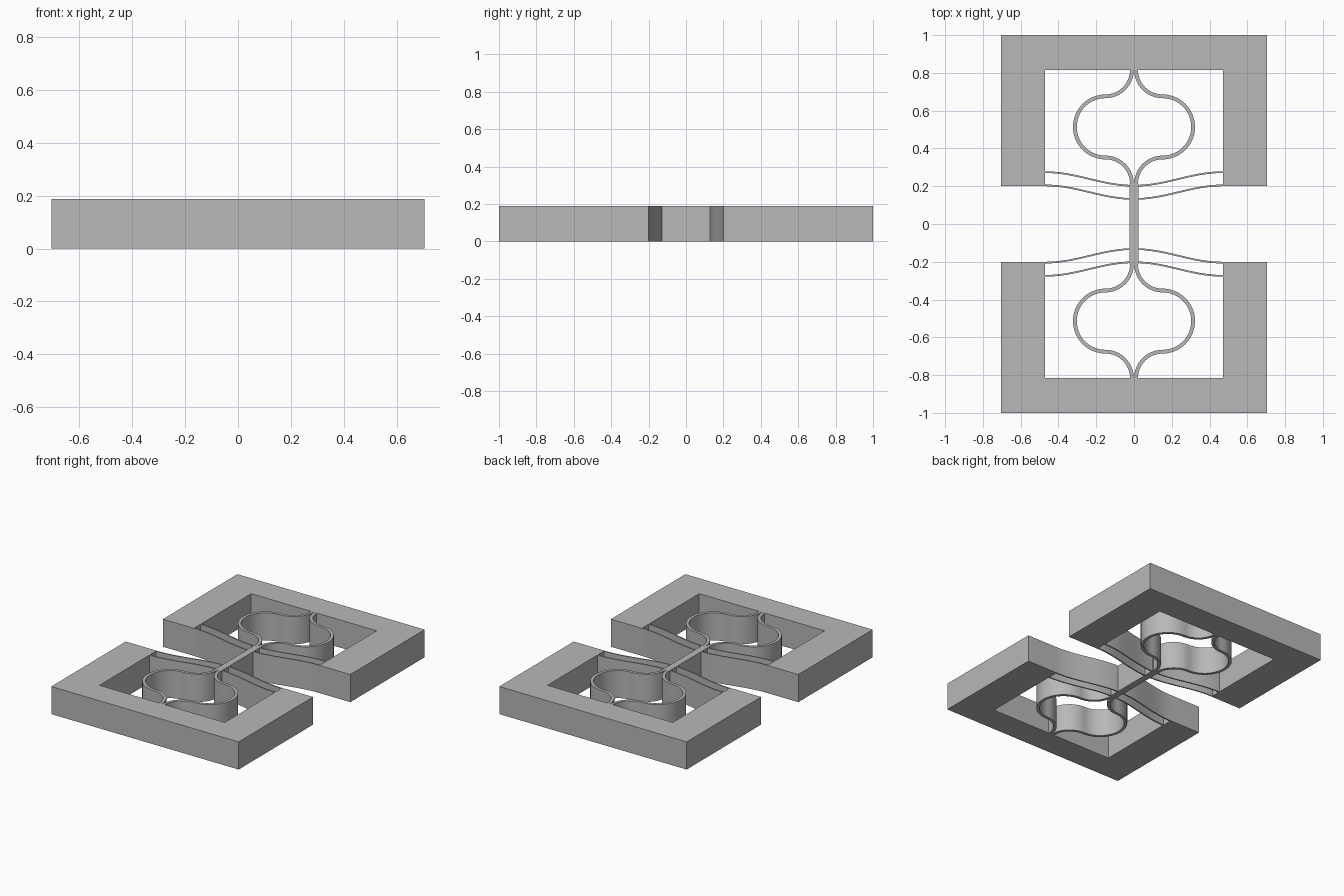
import bpy, bmesh, math
from mathutils import Vector

if "Cube" in bpy.data.objects:
    bpy.data.objects.remove(bpy.data.objects["Cube"])

H = 0.188  # thickness of the whole plate

grey = bpy.data.materials.new("plain grey")
grey.diffuse_color = (0.48, 0.48, 0.48, 1)
grey.use_nodes = True
grey.node_tree.nodes["Principled BSDF"].inputs["Base Color"].default_value = grey.diffuse_color


def prism(name, outline, smooth=False):
    """Extrude a closed 2D outline from z = 0 up to H."""
    bm = bmesh.new()
    face = bm.faces.new([bm.verts.new((x, y, 0)) for x, y in outline])
    up = bmesh.ops.extrude_face_region(bm, geom=[face])
    bmesh.ops.translate(bm, vec=(0, 0, H),
                        verts=[v for v in up["geom"] if isinstance(v, bmesh.types.BMVert)])
    bmesh.ops.recalc_face_normals(bm, faces=bm.faces)
    mesh = bpy.data.meshes.new(name)
    bm.to_mesh(mesh)
    bm.free()
    mesh.materials.append(grey)
    ob = bpy.data.objects.new(name, mesh)
    bpy.context.collection.objects.link(ob)
    if smooth:
        bpy.ops.object.select_all(action='DESELECT')
        bpy.context.view_layer.objects.active = ob
        ob.select_set(True)
        bpy.ops.object.shade_smooth_by_angle(angle=math.radians(30))
    return ob


def ribbon(path, width):
    """Outline of a strip of constant width along a path."""
    left, right = [], []
    for i, p in enumerate(path):
        a, b = path[max(i - 1, 0)], path[min(i + 1, len(path) - 1)]
        t = (Vector(b) - Vector(a)).normalized() * (width / 2)
        left.append((p[0] - t.y, p[1] + t.x))
        right.append((p[0] + t.y, p[1] - t.x))
    return left + right[::-1]


def arc(cx, cy, r, a0, a1, n):
    return [(cx + r * math.cos(math.radians(a0 + (a1 - a0) * i / n)),
             cy + r * math.sin(math.radians(a0 + (a1 - a0) * i / n))) for i in range(n + 1)]


# spring half: concave arc, round belly, concave arc
CX, R_IN, R_OUT = 0.151, 0.14, 0.162
spring = (arc(CX, 0.816, R_IN, 180, 270, 16)
          + arc(CX, 0.514, R_OUT, 90, -90, 32)[1:]
          + arc(CX, 0.212, R_IN, 90, 180, 16)[1:])
spring = [(spring[0][0], 0.822)] + spring


# flexure: S-shaped blade from the rod out to the frame
def flexure(y_end):
    pts = [(0.472 * i / 28, y_end - 0.036 * (1 + math.cos(math.pi * i / 28)))
           for i in range(29)]
    return pts + [(0.478, y_end)]


frame = [(-0.705, 1), (-0.705, 0.2), (-0.472, 0.2), (-0.472, 0.816),
         (0.472, 0.816), (0.472, 0.2), (0.705, 0.2), (0.705, 1)]

for end, sy in (("back", 1), ("front", -1)):
    prism(end + "_frame", [(x, y * sy) for x, y in frame])
    for side, sx in (("right", 1), ("left", -1)):
        def flip(pts):
            return [(x * sx, y * sy) for x, y in pts]
        prism(f"{end}_{side}_spring", flip(ribbon(spring, 0.02)), True)
        prism(f"{end}_{side}_outer_flexure", flip(ribbon(flexure(0.2045), 0.009)), True)
        prism(f"{end}_{side}_inner_flexure", flip(ribbon(flexure(0.2745), 0.009)), True)

# central rod joining both halves
prism("central_rod", [(-0.023, -0.215), (0.023, -0.215), (0.023, 0.215), (-0.023, 0.215)])
